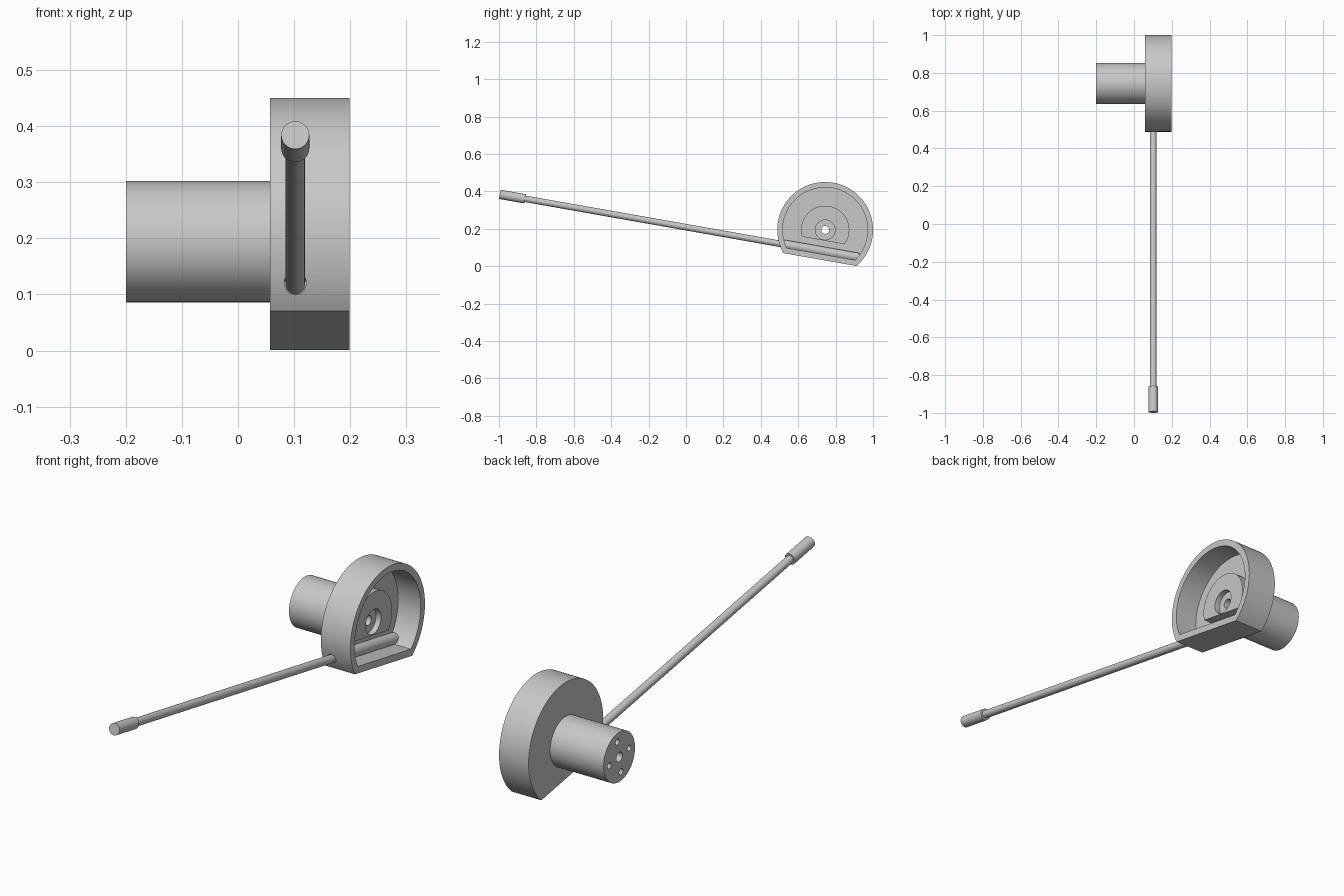
import bpy, bmesh, math
from mathutils import Matrix, Vector

cube = bpy.data.objects.get("Cube")
if cube:
    bpy.data.objects.remove(cube, do_unlink=True)

grey = bpy.data.materials.new("plain_grey")
grey.use_nodes = True
GREY = (0.58, 0.58, 0.58, 1)
grey.diffuse_color = GREY
grey.node_tree.nodes["Principled BSDF"].inputs["Base Color"].default_value = GREY

# Wheel-centred frame: x along the shaft, y along the tilted arm
FRAME = Matrix.Translation((0, 0.744, 0.194)) @ Matrix.Rotation(math.radians(-10), 4, 'X')
ARM_X, ARM_Z = 0.102, -0.115


def finish(name, bm):
    bmesh.ops.recalc_face_normals(bm, faces=bm.faces)
    bm.transform(FRAME)
    mesh = bpy.data.meshes.new(name)
    bm.to_mesh(mesh)
    bm.free()
    mesh.materials.append(grey)
    obj = bpy.data.objects.new(name, mesh)
    bpy.context.collection.objects.link(obj)
    return obj


def disc(name, radius, x0, x1, flat=None, y=0, z=0, sides=96):
    """Disc along x, optionally cut flat below the centre."""
    bm = bmesh.new()
    if flat is None:
        angles = [2 * math.pi * i / sides for i in range(sides)]
    else:
        start = -math.asin(flat / radius)
        sweep = math.pi - 2 * start
        angles = [start + sweep * i / sides for i in range(sides + 1)]
    ring = [bm.verts.new((x0, y + radius * math.cos(a), z + radius * math.sin(a))) for a in angles]
    face = bm.faces.new(ring)
    out = bmesh.ops.extrude_face_region(bm, geom=[face])
    moved = [v for v in out["geom"] if isinstance(v, bmesh.types.BMVert)]
    bmesh.ops.translate(bm, verts=moved, vec=Vector((x1 - x0, 0, 0)))
    return finish(name, bm)


def bar(name, radius, y0, y1):
    """Round bar along the arm axis."""
    bm = bmesh.new()
    place = Matrix.Translation((ARM_X, (y0 + y1) / 2, ARM_Z)) @ Matrix.Rotation(math.pi / 2, 4, 'X')
    bmesh.ops.create_cone(bm, cap_ends=True, segments=48, radius1=radius, radius2=radius,
                          depth=y1 - y0, matrix=place)
    return finish(name, bm)


def combine(obj, tool, operation):
    mod = obj.modifiers.new("combine", 'BOOLEAN')
    mod.operation = operation
    mod.solver = 'EXACT'
    mod.object = tool
    bpy.context.view_layer.objects.active = obj
    bpy.ops.object.modifier_apply(modifier=mod.name)
    bpy.data.objects.remove(tool, do_unlink=True)


# Open housing with a flat base
housing = disc("housing", 0.256, 0.057, 0.199, flat=0.161)
combine(housing, disc("cavity", 0.227, 0.091, 0.25, flat=0.131), 'DIFFERENCE')

# Raised hub and shaft, joined to the housing
combine(housing, disc("hub", 0.129, 0.08, 0.13, flat=0.057), 'UNION')
combine(housing, disc("shaft", 0.108, -0.2, 0.07), 'UNION')

# Hub recess, through bore and four screw holes
combine(housing, disc("recess", 0.053, 0.106, 0.2, sides=48), 'DIFFERENCE')
combine(housing, disc("bore", 0.021, -0.3, 0.3, sides=32), 'DIFFERENCE')
for i in range(4):
    a = i * math.pi / 2
    hole = disc("screw_hole", 0.013, -0.25, -0.12, y=0.07 * math.cos(a), z=0.07 * math.sin(a), sides=24)
    combine(housing, hole, 'DIFFERENCE')

# Clearance hole for the arm
combine(housing, bar("arm_hole", 0.0195, -0.3, -0.19), 'DIFFERENCE')

# Arm with thicker ends
parts = [housing,
         bar("arm_rod", 0.0172, -1.62, -0.19),
         bar("arm_root", 0.025, -0.212, 0.203),
         bar("arm_grip", 0.025, -1.746, -1.609)]

# Smooth round walls, sharp rims
bpy.ops.object.select_all(action='DESELECT')
for obj in parts:
    obj.select_set(True)
bpy.context.view_layer.objects.active = housing
bpy.ops.object.shade_smooth_by_angle(angle=math.radians(30))
